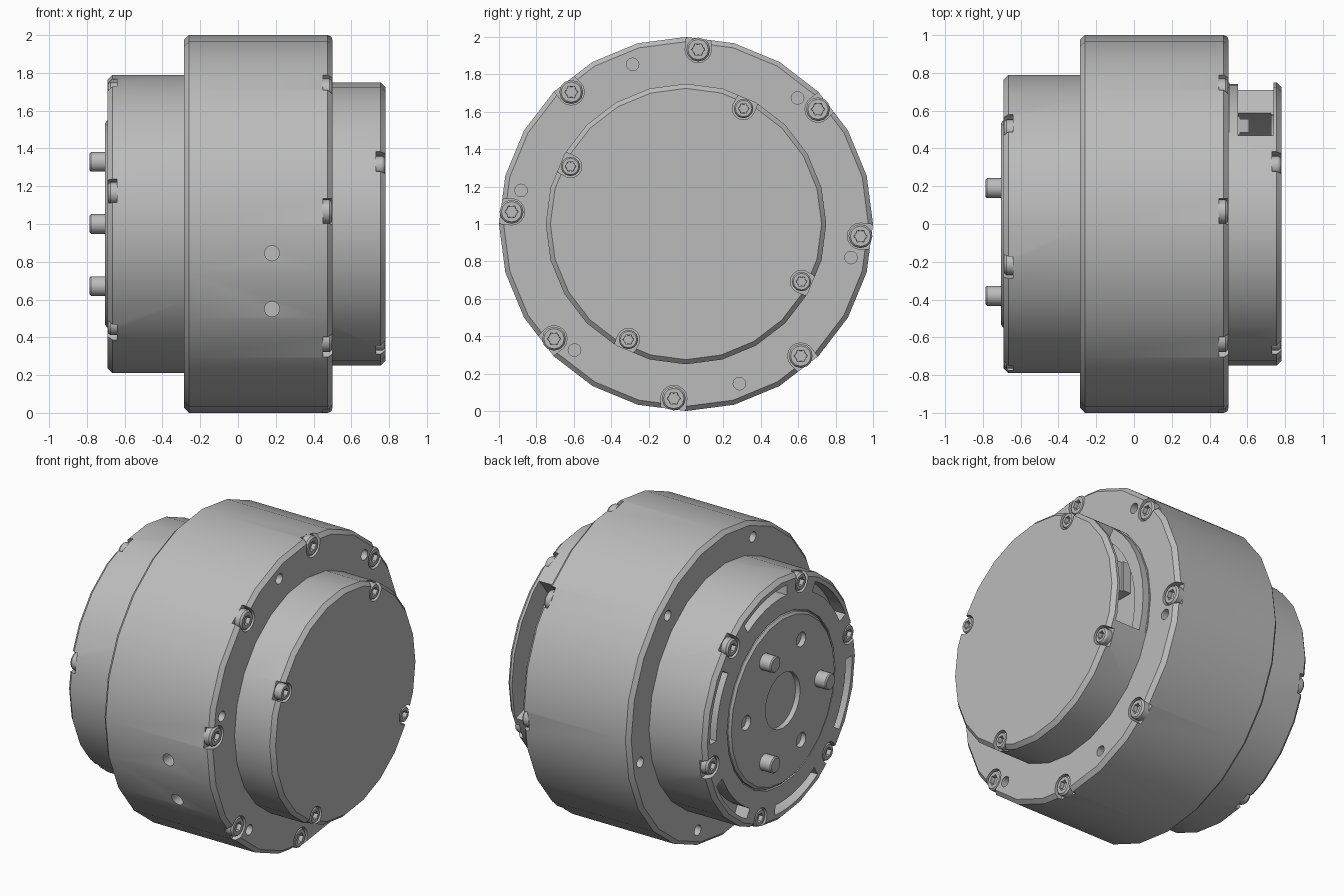
import bpy, bmesh, math
from mathutils import Matrix, Vector

cube = bpy.data.objects.get("Cube")
if cube:
    bpy.data.objects.remove(cube)

metal = bpy.data.materials.new("grey_metal")
metal.use_nodes = True
grey = (0.5, 0.5, 0.5, 1)
metal.diffuse_color = grey
metal.node_tree.nodes["Principled BSDF"].inputs["Base Color"].default_value = grey

AXIS_Z = 1.0


def polar(radius, degrees):
    """Point on the turning plane, as (y, z)."""
    a = math.radians(degrees)
    return radius * math.cos(a), AXIS_Z + radius * math.sin(a)


def turn(bm, profile, sides, centre=(0, AXIS_Z)):
    """Solid turned around x; profile rows are (x, radius[, star depth])."""
    rings = []
    for x, r, *star in profile:
        ring = []
        for i in range(sides):
            a = math.tau * i / sides
            rr = r * (1 + (star[0] * math.cos(6 * a) if star else 0))
            ring.append(bm.verts.new((x, centre[0] + rr * math.cos(a), centre[1] + rr * math.sin(a))))
        rings.append(ring)
    for lower, upper in zip(rings, rings[1:]):
        for i in range(sides):
            j = (i + 1) % sides
            bm.faces.new((lower[i], lower[j], upper[j], upper[i]))
    bm.faces.new(rings[0][::-1])
    bm.faces.new(rings[-1])
    return [v for ring in rings for v in ring]


def arc_block(bm, r0, r1, start, end, x0, x1, steps=8):
    """Curved block between two radii and two angles."""
    angles = [start + (end - start) * i / steps for i in range(steps + 1)]
    outline = [polar(r0, a) for a in angles] + [polar(r1, a) for a in reversed(angles)]
    ends = [[bm.verts.new((x, y, z)) for y, z in outline] for x in (x0, x1)]
    n = len(outline)
    for i in range(n):
        j = (i + 1) % n
        bm.faces.new((ends[0][i], ends[0][j], ends[1][j], ends[1][i]))
    bm.faces.new(ends[0][::-1])
    bm.faces.new(ends[1])


def bolt_recess(bm, face_x, side, radius, angle, width):
    """Round pocket whose outer half runs out through the rim."""
    y, z = polar(radius, angle)
    out = Vector((0, y, z - AXIS_Z)).normalized()
    for v in turn(bm, [(face_x - side * 0.05, width), (face_x + side * 0.05, width)], 16, (y, z)):
        if (v.co - Vector((v.co.x, y, z))).dot(out) > 0.01:
            v.co += out * 0.06


def make(name, bm):
    bmesh.ops.recalc_face_normals(bm, faces=bm.faces)
    mesh = bpy.data.meshes.new(name)
    bm.to_mesh(mesh)
    bm.free()
    mesh.materials.append(metal)
    obj = bpy.data.objects.new(name, mesh)
    bpy.context.collection.objects.link(obj)
    return obj


def smooth(obj):
    bpy.ops.object.select_all(action='DESELECT')
    obj.select_set(True)
    bpy.context.view_layer.objects.active = obj
    bpy.ops.object.shade_smooth_by_angle(angle=math.radians(32))


def carve(obj, cutter_bm):
    cutter = make("cutter", cutter_bm)
    cutter.hide_render = True
    mod = obj.modifiers.new("carve", 'BOOLEAN')
    mod.operation, mod.solver, mod.object = 'DIFFERENCE', 'EXACT', cutter
    bpy.context.view_layer.objects.active = obj
    bpy.ops.object.modifier_apply(modifier=mod.name)
    bpy.data.objects.remove(cutter)


def turned(name, profile, sides=24, centre=(0, AXIS_Z)):
    bm = bmesh.new()
    turn(bm, profile, sides, centre)
    return make(name, bm)


def bolts(name, face_x, side, radius, angles, r):
    """Chamfered heads with six-lobed sockets."""
    for n, a in enumerate(angles):
        profile = [(face_x - side * d, r * k, s) for d, k, s in (
            (0.055, 1, 0), (0.015, 1, 0), (0.003, 0.85, 0), (0.003, 0.5, 0.12), (0.03, 0.48, 0.12))]
        smooth(turned(f"{name}_{n + 1}", profile, 12, polar(radius, a)))


# Main housing with bolt pockets, dowel holes and two side holes
BODY_BOLTS = [-4 + 45 * k for k in range(8)]
body = turned("main_housing", [(-0.285, 0.975), (-0.26, 1), (0.475, 1), (0.5, 0.975)])
cut = bmesh.new()
for a in BODY_BOLTS:
    bolt_recess(cut, 0.5, 1, 0.935, a, 0.07)
for k in range(6):
    turn(cut, [(0.4, 0.034), (0.6, 0.034)], 12, polar(0.9, 48.5 + 60 * k))
    turn(cut, [(-0.4, 0.034), (-0.2, 0.034)], 12, polar(0.9, 48.5 + 60 * k))
for z in (0.55, 0.845):
    bmesh.ops.create_cone(cut, cap_ends=True, segments=14, radius1=0.04, radius2=0.04, depth=0.4,
                          matrix=Matrix.Translation((0.18, -1, z)) @ Matrix.Rotation(math.pi / 2, 4, 'X'))
carve(body, cut)
smooth(body)
bolts("housing_bolt", 0.5, 1, 0.935, BODY_BOLTS, 0.064)

# Hollow end cover with a side window
COVER_BOLTS = [63.5 + 90 * k for k in range(4)]
cover = turned("end_cover", [(0.48, 0.75), (0.755, 0.75), (0.78, 0.725)])
cut = bmesh.new()
turn(cut, [(0.505, 0.62), (0.725, 0.62)], 24)
carve(cover, cut)
cut = bmesh.new()
arc_block(cut, 0.58, 0.9, -18, 51, 0.505, 0.738)
for a in COVER_BOLTS:
    bolt_recess(cut, 0.78, 1, 0.69, a, 0.06)
carve(cover, cut)
smooth(cover)
bolts("cover_bolt", 0.78, 1, 0.69, COVER_BOLTS, 0.052)

# Low inner rim and plug seen through the window
bm = bmesh.new()
arc_block(bm, 0.66, 0.74, -18, 51, 0.48, 0.55)
smooth(make("window_sill", bm))
bm = bmesh.new()
for x, size in ((0.53, 0.1), (0.58, 0.07)):
    bmesh.ops.create_cube(bm, size=1, matrix=Matrix.Translation((x, 0.52, 1.2))
                          @ Matrix.Diagonal((0.06, size, 0.2, 1)))
make("socket_plug", bm)

# Rear housing with bolt pockets and curved slots
REAR_BOLTS = [47 + 60 * k for k in range(6)]
rear = turned("rear_housing", [(-0.69, 0.765), (-0.665, 0.79), (-0.25, 0.79)])
cut = bmesh.new()
for a in REAR_BOLTS:
    bolt_recess(cut, -0.69, -1, 0.725, a, 0.065)
    arc_block(cut, 0.67, 0.735, a + 12, a + 48, -0.75, -0.6)
turn(cut, [(-0.75, 0.56), (-0.67, 0.56)], 24)
carve(rear, cut)
smooth(rear)
bolts("rear_bolt", -0.69, -1, 0.725, REAR_BOLTS, 0.058)

# Output disc with centre bore, three holes and three drive pins
disc = turned("output_disc", [(-0.703, 0.535), (-0.69, 0.55), (-0.6, 0.55)])
cut = bmesh.new()
turn(cut, [(-0.8, 0.18), (-0.66, 0.18), (-0.66, 0.165), (-0.62, 0.165)], 20)
for a in (0, 120, 240):
    turn(cut, [(-0.8, 0.048), (-0.63, 0.048)], 12, polar(0.38, a))
carve(disc, cut)
smooth(disc)
for n, a in enumerate((60, 180, 300)):
    smooth(turned(f"drive_pin_{n + 1}", [(-0.785, 0.046), (-0.778, 0.053), (-0.65, 0.053)], 14, polar(0.38, a)))
